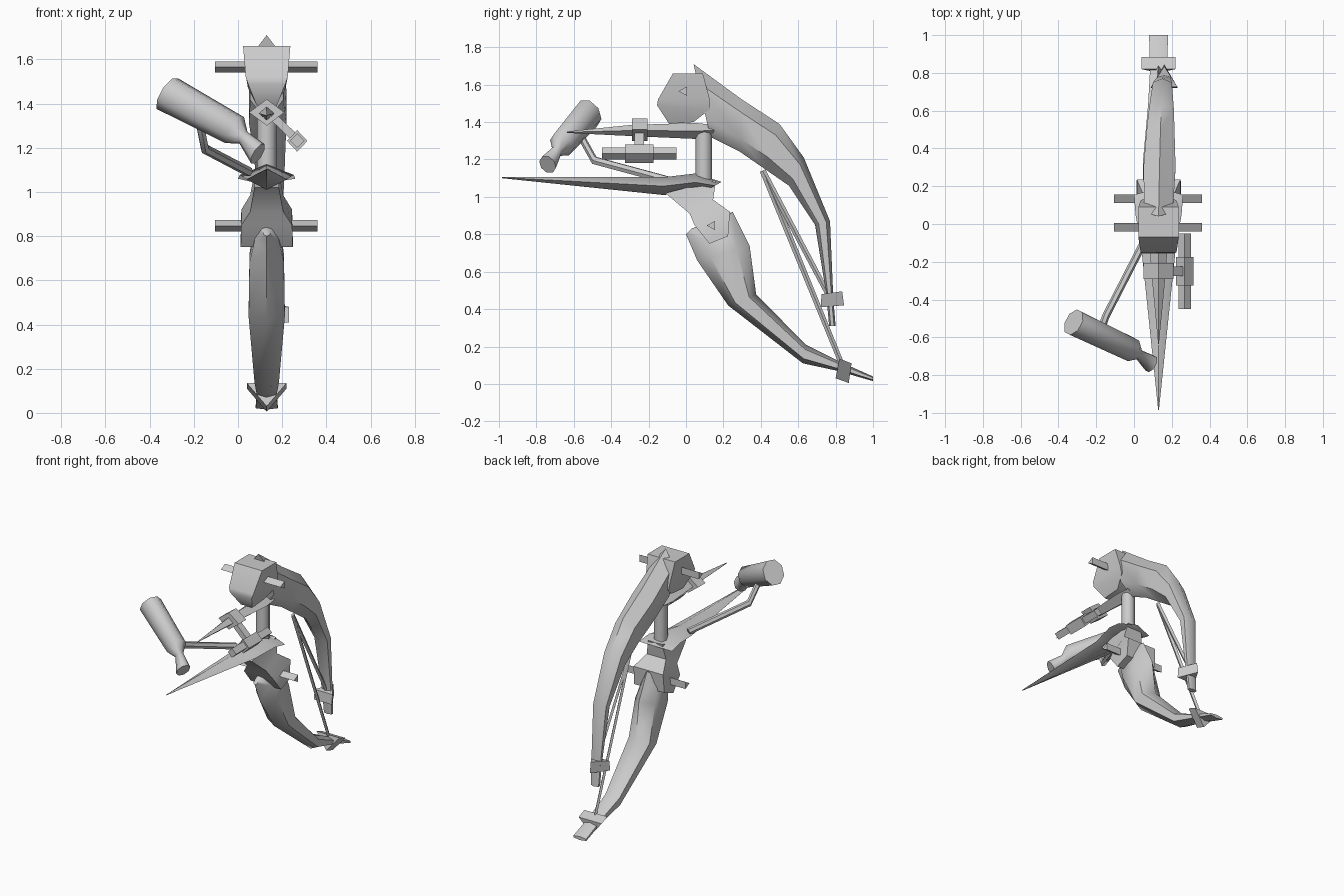
import bpy, bmesh, math
from mathutils import Vector

grey = bpy.data.materials.new("plain grey")
grey.diffuse_color = (0.6, 0.6, 0.6, 1)
CX = 0.13  # centre plane of the bow


def unit_ring(n, turn=0.0):
    """Regular polygon stretched to fill -1..1 on both axes."""
    p = [(math.cos(math.tau * i / n + turn), math.sin(math.tau * i / n + turn)) for i in range(n)]
    lo = [min(q[k] for q in p) for k in (0, 1)]
    hi = [max(q[k] for q in p) for k in (0, 1)]
    return [tuple(2 * (q[k] - lo[k]) / (hi[k] - lo[k]) - 1 for k in (0, 1)) for q in p]


def skin(name, rings):
    """Bridge rings of points and cap both ends."""
    bm = bmesh.new()
    vs = [[bm.verts.new(p) for p in r] for r in rings]
    n = len(vs[0])
    for a, b in zip(vs, vs[1:]):
        for i in range(n):
            j = (i + 1) % n
            bm.faces.new((a[i], a[j], b[j], b[i]))
    bm.faces.new(vs[0])
    bm.faces.new(vs[-1])
    bmesh.ops.recalc_face_normals(bm, faces=bm.faces)
    me = bpy.data.meshes.new(name)
    bm.to_mesh(me)
    bm.free()
    me.materials.append(grey)
    ob = bpy.data.objects.new(name, me)
    bpy.context.collection.objects.link(ob)
    bpy.ops.object.select_all(action='DESELECT')
    ob.select_set(True)
    bpy.context.view_layer.objects.active = ob
    bpy.ops.object.shade_smooth_by_angle(angle=math.radians(50))
    return ob


def loft(name, sections, n, turn=0.0):
    """Sections: (inner y, z, outer y, z, half width[, centre x])."""
    rings = []
    for s in sections:
        x = s[5] if len(s) > 5 else CX
        a, b = Vector((x, s[0], s[1])), Vector((x, s[2], s[3]))
        rings.append([(a + b) / 2 + (b - a) / 2 * u + Vector((s[4] * v, 0, 0))
                      for u, v in unit_ring(n, turn)])
    return skin(name, rings)


def tube(name, pts, radii, n, turn=0.0):
    """Sweep an ellipse (side, up radii) along points."""
    pts = [Vector(p) for p in pts]
    d = (pts[-1] - pts[0]).normalized()
    side = d.cross(Vector((0, 0, 1))).normalized()
    up = side.cross(d)
    return skin(name, [[p + side * r[0] * u + up * r[1] * v for u, v in unit_ring(n, turn)]
                       for p, r in zip(pts, radii)])


Q = math.pi / 4

# Riser: head block, grip, lower block
loft("head_block", [(-0.09, 1.39, 0.04, 1.40, 0.045), (-0.155, 1.49, 0.13, 1.47, 0.085),
                    (-0.15, 1.52, 0.125, 1.53, 0.095), (-0.07, 1.66, 0.09, 1.66, 0.107)], 4, Q)
loft("grip", [(0.05, 1.03, 0.14, 1.03, 0.045), (0.05, 1.36, 0.14, 1.36, 0.045)], 8)
loft("lower_block", [(-0.11, 1.02, 0.16, 1.09, 0.055), (0.02, 0.91, 0.145, 0.985, 0.075),
                     (0.045, 0.85, 0.235, 0.92, 0.115), (0.125, 0.75, 0.225, 0.79, 0.118)], 4, Q)

# Triangular cross bolts
for label, y, z in (("upper_bolt", -0.0175, 1.565), ("lower_bolt", 0.133, 0.847)):
    tube(label, [(-0.105, y, z), (0.36, y, z)], [(0.0225, 0.025)] * 2, 3)

# Curved limbs
loft("upper_limb", [(0.13, 1.32, 0.04, 1.71, 0.075), (0.29, 1.24, 0.30, 1.52, 0.085, 0.135),
                    (0.42, 1.15, 0.50, 1.39, 0.075, 0.14), (0.55, 1.06, 0.63, 1.21, 0.066, 0.145),
                    (0.69, 0.85, 0.77, 0.87, 0.05, 0.15), (0.75, 0.48, 0.788, 0.45, 0.035, 0.16),
                    (0.765, 0.31, 0.80, 0.31, 0.03, 0.16)], 6)
loft("lower_limb", [(0.0, 0.80, 0.03, 0.83, 0.015), (0.03, 0.73, 0.25, 0.92, 0.055),
                    (0.06, 0.66, 0.34, 0.74, 0.078), (0.225, 0.42, 0.375, 0.48, 0.082),
                    (0.625, 0.11, 0.64, 0.21, 0.055), (0.81, 0.07, 0.82, 0.12, 0.045),
                    (1.0, 0.015, 1.0, 0.04, 0.05)], 6)

# Triangular collars at the limb tips
loft("upper_collar", [(0.72, 0.41, 0.845, 0.42, 0.07, 0.16), (0.725, 0.48, 0.835, 0.495, 0.07, 0.16)], 3)
loft("lower_collar", [(0.82, 0.135, 0.80, 0.03, 0.09), (0.885, 0.11, 0.87, 0.005, 0.09)], 3)

# Bow strings
root = (0.14, 0.41, 1.14)
tube("upper_string", [root, (0.16, 0.77, 0.46)], [(0.01, 0.016), (0.01, 0.014)], 4)
tube("lower_string", [root, (0.13, 0.835, 0.10)], [(0.01, 0.016), (0.01, 0.014)], 4)

# Forward blade and the shorter spike above it
loft("long_blade", [(-0.985, 1.10, -0.985, 1.107, 0.002), (-0.12, 1.01, -0.12, 1.105, 0.092),
                    (0.05, 1.03, 0.05, 1.125, 0.122), (0.12, 1.04, 0.19, 1.08, 0.13)], 4)
loft("short_spike", [(-0.635, 1.342, -0.635, 1.35, 0.002), (-0.29, 1.325, -0.29, 1.385, 0.035),
                     (0.05, 1.31, 0.05, 1.395, 0.06), (0.15, 1.325, 0.15, 1.385, 0.05)], 4)
loft("spike_collar", [(-0.29, 1.30, -0.29, 1.42, 0.08), (-0.207, 1.30, -0.207, 1.42, 0.08)], 4)

# Side sight on a short arm
SX = 0.268
tube("sight_arm", [(0.165, -0.25, 1.335), (SX, -0.25, 1.235)], [(0.025, 0.018)] * 2, 4, Q)
loft("sight_barrel", [(-0.45, 1.20, -0.45, 1.265, 0.033, SX), (-0.05, 1.20, -0.05, 1.265, 0.033, SX)], 4)
loft("sight_band", [(-0.325, 1.182, -0.325, 1.28, 0.046, SX), (-0.175, 1.182, -0.175, 1.28, 0.046, SX)], 4)

# Quiver with flared foot, carried on a bent arm
tube("quiver", [(-0.32, -0.52, 1.445), (-0.015, -0.665, 1.28), (0.025, -0.69, 1.245), (0.09, -0.74, 1.173)],
     [(0.068, 0.08), (0.062, 0.068), (0.025, 0.03), (0.045, 0.05)], 8, math.pi / 8)
tube("quiver_arm", [(-0.175, -0.56, 1.32), (-0.15, -0.49, 1.195), (0.05, -0.10, 1.09)],
     [(0.02, 0.02)] * 3, 6)
